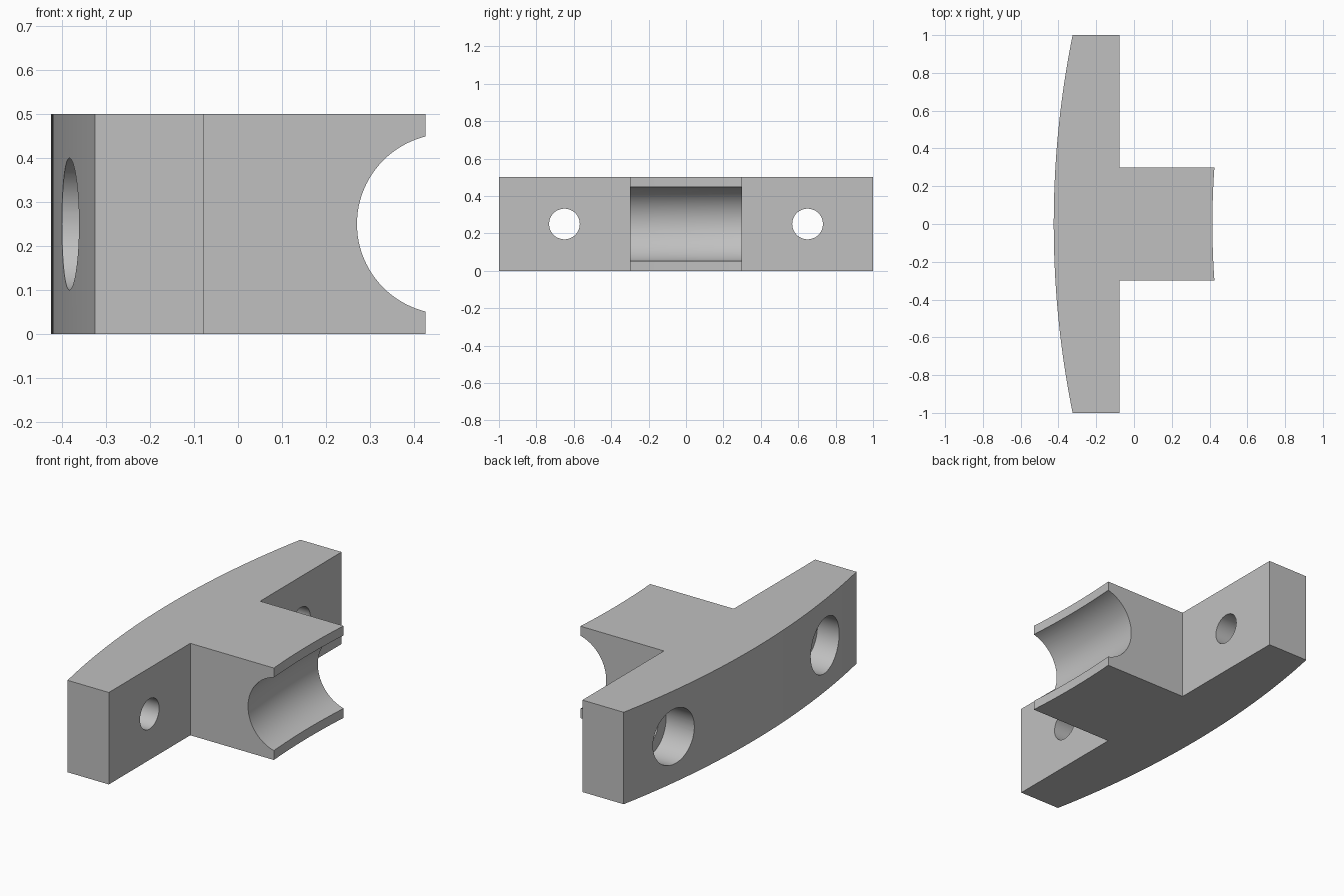
import bpy, bmesh, math
from mathutils import Matrix, Vector

cube = bpy.data.objects.get("Cube")
if cube:
    bpy.data.objects.remove(cube, do_unlink=True)

grey = bpy.data.materials.new("plain grey")
grey.use_nodes = True
colour = (0.53, 0.53, 0.53, 1)
grey.diffuse_color = colour
grey.node_tree.nodes["Principled BSDF"].inputs["Base Color"].default_value = colour

HEIGHT = 0.5
AXIS_X = 4.625        # shared centre of the curved faces
BACK_R = 5.05
FRONT_R = 4.21
BORE_PATH_R = 4.16
BORE_R = 0.205


def finish(bm, name):
    bmesh.ops.recalc_face_normals(bm, faces=bm.faces)
    mesh = bpy.data.meshes.new(name)
    bm.to_mesh(mesh)
    bm.free()
    mesh.materials.append(grey)
    obj = bpy.data.objects.new(name, mesh)
    bpy.context.collection.objects.link(obj)
    return obj


def arc(radius, y_start, y_end, steps):
    """Points on the side of the circle that bulges to -x."""
    a, b = math.asin(y_start / radius), math.asin(y_end / radius)
    angles = [a + (b - a) * i / steps for i in range(steps + 1)]
    return [(AXIS_X - radius * math.cos(t), radius * math.sin(t)) for t in angles]


def cylinder_x(name, radius, x0, x1, y):
    bm = bmesh.new()
    place = Matrix.Translation(((x0 + x1) / 2, y, HEIGHT / 2)) @ Matrix.Rotation(math.pi / 2, 4, "Y")
    bmesh.ops.create_cone(bm, cap_ends=True, segments=64, radius1=radius,
                          radius2=radius, depth=x1 - x0, matrix=place)
    return finish(bm, name)


# T-shaped bracket with a bowed back and a hollowed front
outline = arc(BACK_R, 1, -1, 40) + [(-0.077, -1), (-0.077, -0.3)]
outline += arc(FRONT_R, -0.3, 0.3, 12) + [(-0.077, 0.3), (-0.077, 1)]
bm = bmesh.new()
base = bm.faces.new([bm.verts.new((x, y, 0)) for x, y in outline])
top = bmesh.ops.extrude_face_region(bm, geom=[base])
bmesh.ops.translate(bm, vec=(0, 0, HEIGHT),
                    verts=[v for v in top["geom"] if isinstance(v, bmesh.types.BMVert)])
bracket = finish(bm, "bracket")

# Curved round groove across the stem
bm = bmesh.new()
half_sweep = 0.1
place = Matrix.Translation((AXIS_X - BORE_PATH_R, 0, HEIGHT / 2)) @ Matrix.Rotation(math.pi / 2, 4, "X")
ring = bmesh.ops.create_circle(bm, cap_ends=True, segments=96, radius=BORE_R, matrix=place)
centre = Vector((AXIS_X, 0, 0))
bmesh.ops.rotate(bm, verts=ring["verts"], cent=centre, matrix=Matrix.Rotation(-half_sweep, 3, "Z"))
bmesh.ops.spin(bm, geom=bm.verts[:] + bm.edges[:] + bm.faces[:], cent=centre,
               axis=(0, 0, 1), angle=2 * half_sweep, steps=20)
cutters = [finish(bm, "groove_cutter")]

# Counterbored bolt holes in both arms
for side, y in (("right", -0.65), ("left", 0.65)):
    cutters.append(cylinder_x(side + "_bolt_cutter", 0.082, -0.6, 0.1, y))
    cutters.append(cylinder_x(side + "_counterbore_cutter", 0.15, -0.6, -0.23, y))

bpy.ops.object.select_all(action="DESELECT")
bpy.context.view_layer.objects.active = bracket
bracket.select_set(True)
for cutter in cutters:
    cutter.hide_render = True
    mod = bracket.modifiers.new(cutter.name, "BOOLEAN")
    mod.operation = "DIFFERENCE"
    mod.solver = "EXACT"
    mod.object = cutter
    bpy.ops.object.modifier_apply(modifier=mod.name)
    bpy.data.objects.remove(cutter, do_unlink=True)

bpy.ops.object.shade_smooth_by_angle(angle=math.radians(25))
